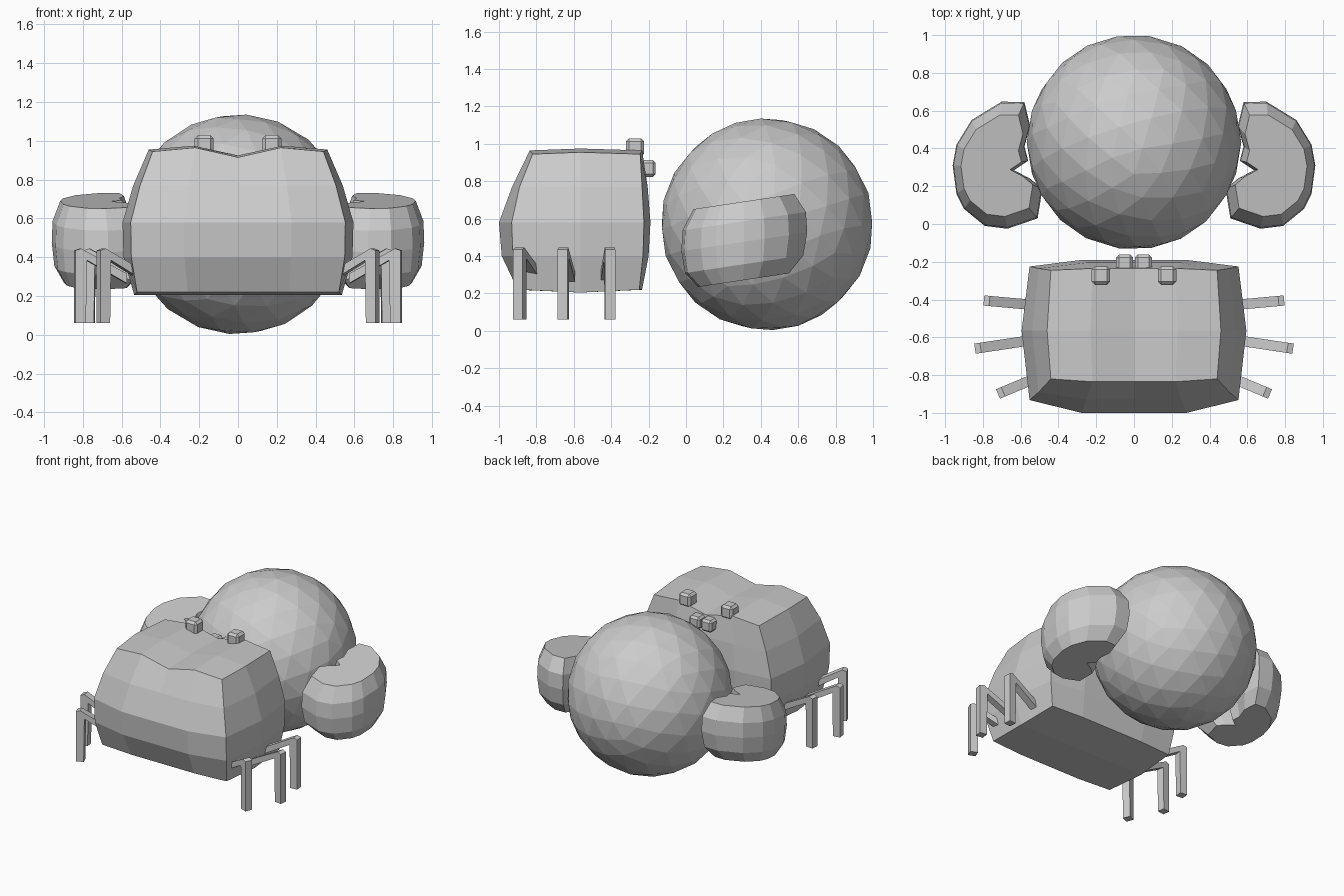
import bpy, bmesh, math
from mathutils import Vector, Matrix

if "Cube" in bpy.data.objects:
    bpy.data.objects.remove(bpy.data.objects["Cube"])

grey = bpy.data.materials.new("plain grey")
grey.diffuse_color = (0.6, 0.6, 0.6, 1)
grey.use_nodes = True
grey.node_tree.nodes["Principled BSDF"].inputs["Base Color"].default_value = grey.diffuse_color


def finish(name, bm):
    bmesh.ops.recalc_face_normals(bm, faces=bm.faces[:])
    me = bpy.data.meshes.new(name)
    bm.to_mesh(me)
    bm.free()
    ob = bpy.data.objects.new(name, me)
    me.materials.append(grey)
    bpy.context.collection.objects.link(ob)
    return ob


def loft(bm, rings):
    # Closed solid through a list of vertex loops
    loops = [[bm.verts.new(p) for p in r] for r in rings]
    n = len(loops[0])
    for a, b in zip(loops, loops[1:]):
        for i in range(n):
            bm.faces.new((a[i], a[(i + 1) % n], b[(i + 1) % n], b[i]))
    bm.faces.new(loops[0][::-1])
    bm.faces.new(loops[-1])


# Body: bulging box lattice, five columns, three rows, five levels
# level: z, half width at corner / middle, front corner / centre, back corner / centre
LEVELS = [(0.22, 0.52, 0.535, -0.88, -0.90, -0.25, -0.235),
          (0.40, 0.55, 0.59, -0.925, -0.985, -0.23, -0.20),
          (0.58, 0.553, 0.595, -0.932, -1.0, -0.225, -0.19),
          (0.77, 0.505, 0.54, -0.89, -0.93, -0.235, -0.205),
          (0.95, 0.44, 0.46, -0.82, -0.835, -0.245, -0.235)]


def body_point(i, j, k):
    z, wc, wm, fc, fm, bc, bm_ = LEVELS[k]
    edge = abs(i) == 2
    x = i / 2 * (wm if j == 0 else wc)
    y = -0.565 if j == 0 else (fc if edge else fm) if j < 0 else (bc if edge else bm_)
    if k == 4:                      # notched top
        z = (0.915, 0.965, 0.945)[abs(i)] + (0.01 if j == 0 else 0)
    if k == 0 and j == 0:
        z = 0.205
    return Vector((x, y, z))


bm = bmesh.new()
lattice = {}


def quad(*keys):
    for key in keys:
        if key not in lattice:
            lattice[key] = bm.verts.new(body_point(*key))
    bm.faces.new([lattice[key] for key in keys])


for i in range(-2, 2):
    for j in (-1, 0):
        for k in (0, 4):
            quad((i, j, k), (i + 1, j, k), (i + 1, j + 1, k), (i, j + 1, k))
    for k in range(4):
        for j in (-1, 1):
            quad((i, j, k), (i + 1, j, k), (i + 1, j, k + 1), (i, j, k + 1))
for j in (-1, 0):
    for k in range(4):
        for i in (-2, 2):
            quad((i, j, k), (i, j + 1, k), (i, j + 1, k + 1), (i, j, k + 1))
finish("body", bm)

# Big faceted ball
bm = bmesh.new()
bmesh.ops.create_icosphere(bm, subdivisions=3, radius=0.568,
                           matrix=Matrix.Translation((0, 0.433, 0.57)) @ Matrix.Rotation(0.3, 4, 'X'))
finish("ball", bm)

# Eyes: two pairs of bevelled cubes
for name, x, y, z, s in (("upper_eye", 0.175, -0.273, 0.98, 0.098),
                         ("lower_eye", 0.05, -0.207, 0.868, 0.09)):
    for side, label in ((-1, "left"), (1, "right")):
        bm = bmesh.new()
        bmesh.ops.create_cube(bm, size=s, matrix=Matrix.Translation((side * x, y, z)))
        bmesh.ops.bevel(bm, geom=bm.edges[:], offset=s * 0.17, segments=1, affect='EDGES')
        finish(f"{label}_{name}", bm)

# Legs: bent profile in a radial plane, given thickness sideways
PROFILE = [(-0.27, 0.315), (-0.03, 0.445), (0, 0.435), (0, 0.06),
           (-0.055, 0.06), (-0.06, 0.385), (-0.27, 0.265)]
for name, kx, ky, slope in (("rear_leg", 0.795, -0.405, 0.09),
                            ("middle_leg", 0.842, -0.66, -0.15),
                            ("front_leg", 0.72, -0.90, -0.42)):
    for side, label in ((-1, "left"), (1, "right")):
        d = Vector((side, slope, 0)).normalized()
        t = Vector((-d.y, d.x, 0)) * 0.027
        knee = Vector((side * kx, ky, 0))
        bm = bmesh.new()
        loft(bm, [[knee + d * r + Vector((0, 0, z)) + t * s for r, z in PROFILE] for s in (-1, 1)])
        finish(f"{label}_{name}", bm)

# Claws: notched crescent outline, rounded off above and below, tilted upward to the back
CLAW = [(0.58, 0.645), (0.70, 0.648), (0.86, 0.55), (0.94, 0.42), (0.96, 0.31), (0.94, 0.16),
        (0.90, 0.08), (0.79, -0.01), (0.67, -0.025), (0.51, 0.03), (0.485, 0.185),
        (0.55, 0.24), (0.635, 0.285), (0.56, 0.335), (0.58, 0.41), (0.55, 0.52)]
for side, label in ((-1, "left"), (1, "right")):
    rings = []
    for off, s in ((-0.205, 0.72), (-0.12, 0.94), (0.0, 1.0), (0.11, 0.98), (0.215, 0.8)):
        ring = []
        for x, y in CLAW:
            px, py = 0.74 + (x - 0.74) * s, 0.3 + (y - 0.3) * s
            ring.append((side * px, py, 0.475 + 0.15 * (py - 0.3) + off))
        rings.append(ring)
    bm = bmesh.new()
    loft(bm, rings)
    finish(f"{label}_claw", bm)
